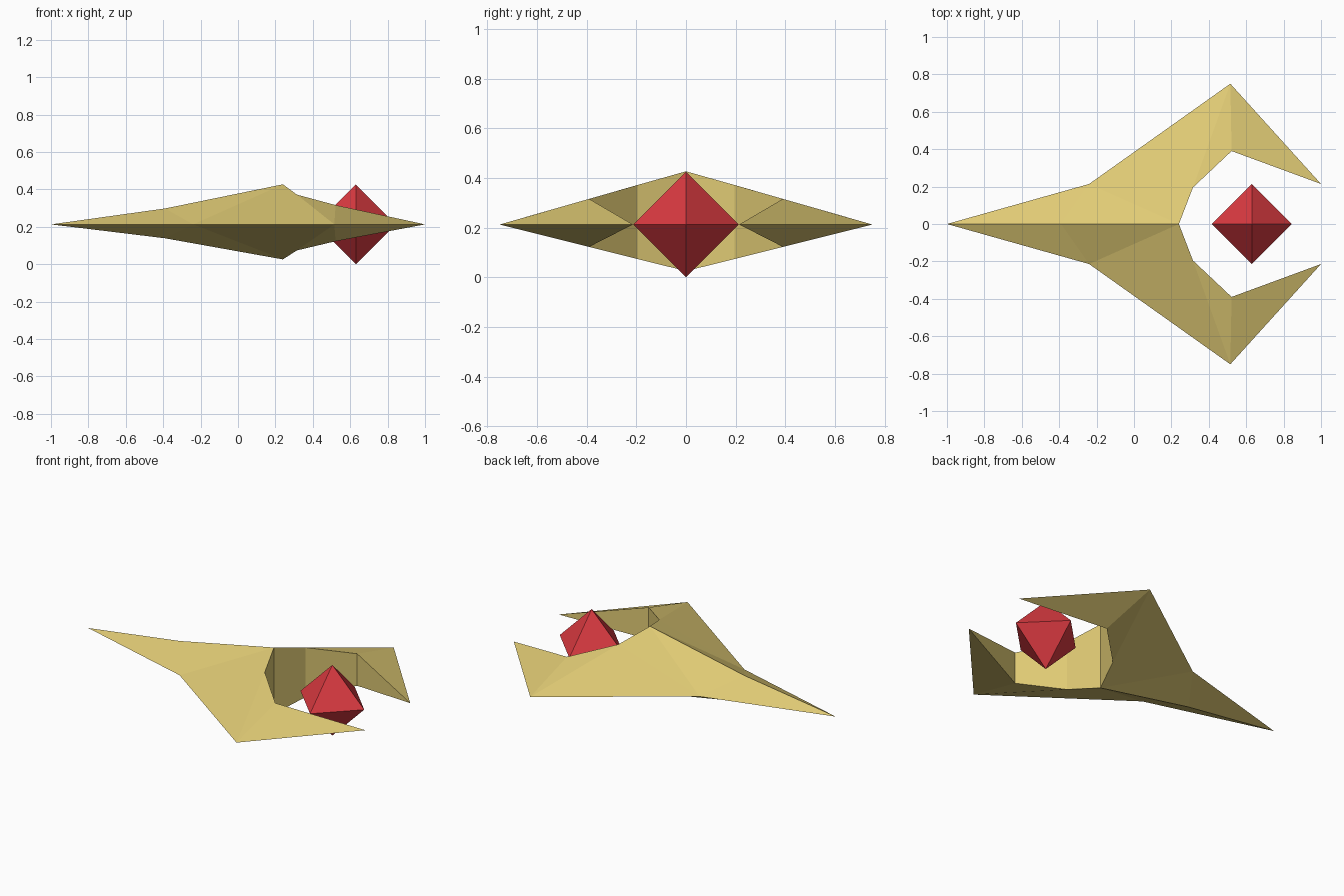
import bpy, bmesh
from mathutils import Vector

if "Cube" in bpy.data.objects:
    bpy.data.objects.remove(bpy.data.objects["Cube"])

MID = 0.213  # height of the knife edge


def material(name, rgb):
    m = bpy.data.materials.new(name)
    m.diffuse_color = (*rgb, 1)
    m.use_nodes = True
    m.node_tree.nodes["Principled BSDF"].inputs["Base Color"].default_value = m.diffuse_color
    return m


def make_object(name, bm, mat):
    bmesh.ops.remove_doubles(bm, verts=bm.verts, dist=1e-4)
    bmesh.ops.recalc_face_normals(bm, faces=bm.faces)
    me = bpy.data.meshes.new(name)
    bm.to_mesh(me)
    bm.free()
    me.materials.append(mat)
    ob = bpy.data.objects.new(name, me)
    bpy.context.collection.objects.link(ob)
    return ob


gold = material("pale gold", (0.74, 0.59, 0.175))
red = material("crystal red", (0.70, 0.042, 0.052))

# Hull outline on one side: x, y, thickness above the knife edge
P = {
    "nose": (-1.0, 0, 0),
    "spine": (-0.39, 0, 0.085),
    "shoulder": (-0.24, 0.214, 0),
    "wing": (0.515, 0.75, 0),
    "tip": (1.0, 0.214, 0),
    "notch": (0.24, 0, 0.214),
    "bend": (0.315, 0.195, 0.159),
    "fork": (0.522, 0.39, 0.103),
}
# Sloping plates, used above and below
PLATES = [
    ("nose", "spine", "shoulder"),
    ("spine", "notch", "shoulder"),
    ("notch", "bend", "shoulder"),
    ("shoulder", "bend", "wing"),
    ("bend", "fork", "wing"),
    ("fork", "tip", "wing"),
]


def point(key, side, up):
    x, y, t = P[key]
    return Vector((x, y * side, MID + (t if up else -t * 0.875)))


bm = bmesh.new()


def face(pts):
    bm.faces.new([bm.verts.new(p) for p in pts])


for side in (1, -1):
    for up in (True, False):
        for plate in PLATES:
            face([point(k, side, up) for k in plate])
    # Upright walls lining the rear notch
    for a, b in (("notch", "bend"), ("bend", "fork")):
        face([point(a, side, True), point(b, side, True),
              point(b, side, False), point(a, side, False)])
    face([point("fork", side, True), point("tip", side, True),
          point("fork", side, False)])
make_object("hull", bm, gold)

# Eight-sided crystal floating between the prongs
bm = bmesh.new()
R = 0.213
for sx in (1, -1):
    for sy in (1, -1):
        for sz in (1, -1):
            c = Vector((0.63, 0, MID))
            bm.faces.new([bm.verts.new(c + Vector(d)) for d in
                          ((sx * R, 0, 0), (0, sy * R, 0), (0, 0, sz * R))])
make_object("crystal", bm, red)
